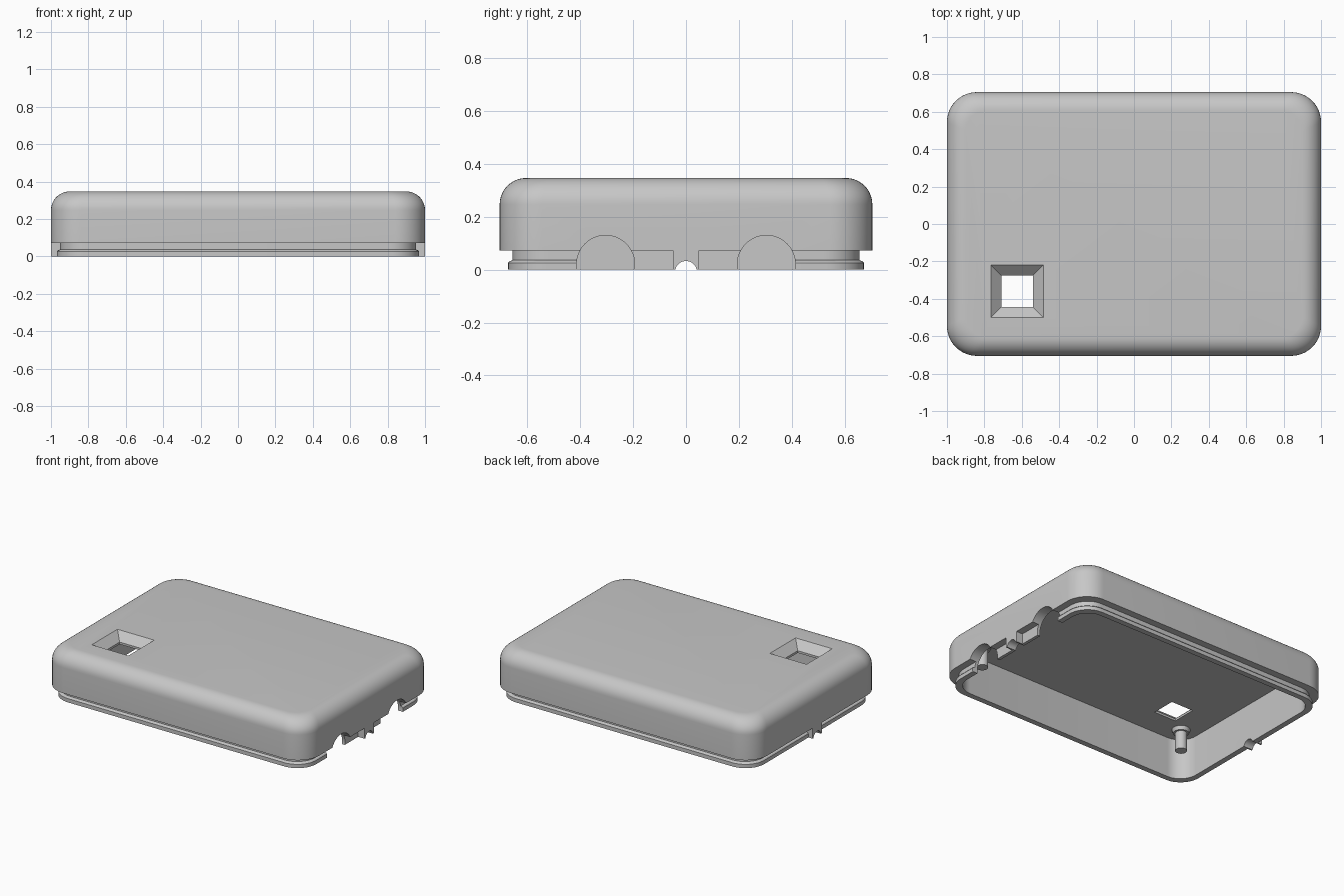
import bpy, bmesh, math
from mathutils import Matrix

if "Cube" in bpy.data.objects:
    bpy.data.objects.remove(bpy.data.objects["Cube"])

HALF_X, HALF_Y, CORNER, TOP = 1.0, 0.705, 0.16, 0.347
FILLET, SEAM, LIP, BEAD, INNER, CEILING = 0.1, 0.072, 0.049, 0.032, 0.07, 0.28

grey = bpy.data.materials.new("plain_grey")
grey.use_nodes = True
colour = (0.57, 0.57, 0.57, 1)
grey.diffuse_color = colour
grey.node_tree.nodes["Principled BSDF"].inputs["Base Color"].default_value = colour


def make_object(name, bm):
    bmesh.ops.recalc_face_normals(bm, faces=bm.faces)
    mesh = bpy.data.meshes.new(name)
    bm.to_mesh(mesh)
    bm.free()
    mesh.materials.append(grey)
    obj = bpy.data.objects.new(name, mesh)
    bpy.context.collection.objects.link(obj)
    return obj


def box(name, x, y, z):
    """Box from three (low, high) ranges."""
    bm = bmesh.new()
    bmesh.ops.create_cube(bm, size=1)
    for v in bm.verts:
        v.co = [(a + b) / 2 + c * (b - a) for c, (a, b) in zip(v.co, (x, y, z))]
    return make_object(name, bm)


def rod_x(name, radius, x, y, z, sides=48):
    """Cylinder lying along x."""
    bm = bmesh.new()
    place = Matrix.Translation(((x[0] + x[1]) / 2, y, z)) @ Matrix.Rotation(math.pi / 2, 4, 'Y')
    bmesh.ops.create_cone(bm, cap_ends=True, segments=sides, radius1=radius,
                          radius2=radius, depth=x[1] - x[0], matrix=place)
    return make_object(name, bm)


def combine(target, tool, operation):
    """Apply a boolean and discard the tool."""
    mod = target.modifiers.new(tool.name, 'BOOLEAN')
    mod.operation, mod.object, mod.solver = operation, tool, 'EXACT'
    bpy.context.view_layer.objects.active = target
    bpy.ops.object.modifier_apply(modifier=mod.name)
    bpy.data.objects.remove(tool)


def smooth(obj):
    bpy.ops.object.select_all(action='DESELECT')
    obj.select_set(True)
    bpy.context.view_layer.objects.active = obj
    bpy.ops.object.shade_smooth_by_angle(angle=math.radians(30))


def ring(bm, inset, z, steps=12):
    """Rounded rectangle at the given inset and height."""
    r = CORNER - inset * 0.5
    cx, cy = HALF_X - inset - r, HALF_Y - inset - r
    verts = []
    for k, (sx, sy) in enumerate(((1, 1), (-1, 1), (-1, -1), (1, -1))):
        for i in range(steps + 1):
            a = (k + i / steps) * math.pi / 2
            verts.append(bm.verts.new((sx * cx + r * math.cos(a), sy * cy + r * math.sin(a), z)))
    return verts


# Hollow shell: rounded top, recessed lip with snap bead, open underside
profile = []
for i in range(11):
    a = math.pi / 2 * (1 - i / 10)
    profile.append((FILLET * (1 - math.cos(a)), TOP - FILLET + FILLET * math.sin(a)))
profile += [(0, SEAM), (LIP, SEAM), (LIP, 0.036), (BEAD + 0.005, 0.032), (BEAD, 0.026),
            (BEAD, 0), (INNER, 0), (INNER, CEILING)]
bm = bmesh.new()
rings = [ring(bm, *p) for p in profile]
for a, b in zip(rings, rings[1:]):
    for i in range(len(a)):
        j = (i + 1) % len(a)
        bm.faces.new((a[i], a[j], b[j], b[i]))
bm.faces.new(rings[0])
bm.faces.new(rings[-1])
shell = make_object("case_shell", bm)

# Plain lip between the two round ports
combine(shell, box("bead_cut", (HALF_X - LIP, 1.1), (-0.3, 0.3), (-0.1, SEAM)), 'DIFFERENCE')

# Flush cable blocks in the middle of both short sides
for s in (-1, 1):
    span = sorted((s * HALF_X, s * (HALF_X - INNER + 0.01)))
    combine(shell, box("cable_block", span, (-0.05, 0.05), (0, SEAM + 0.01)), 'UNION')

# Cable notches and the two round ports
combine(shell, rod_x("cable_notch", 0.041, (-1.2, 1.2), 0, -0.008), 'DIFFERENCE')
for s in (-1, 1):
    combine(shell, rod_x("round_port", 0.11, (0.9, 1.2), s * 0.304, 0.02), 'DIFFERENCE')

# Square window: sloping sides above a straight opening
SLOPE_END, WX, WY = 0.295, -0.625, -0.36
bm = bmesh.new()
bmesh.ops.create_cone(bm, cap_ends=True, segments=4, radius1=0.084 * math.sqrt(2),
                      radius2=0.142 * math.sqrt(2), depth=TOP - SLOPE_END + 0.002,
                      matrix=Matrix.Translation((WX, WY, (TOP + SLOPE_END) / 2 + 0.001))
                      @ Matrix.Rotation(math.pi / 4, 4, 'Z'))
combine(shell, make_object("window_slope", bm), 'DIFFERENCE')
combine(shell, box("window_hole", (WX - 0.084, WX + 0.084), (WY - 0.084, WY + 0.084),
                   (CEILING - 0.02, SLOPE_END + 0.01)), 'DIFFERENCE')
smooth(shell)

# Four locating posts with flared feet under the ceiling
for sx, xname in ((-1, "right"), (1, "left")):
    for sy, yname in ((-1, "front"), (1, "back")):
        bm = bmesh.new()
        for tip, foot, low in ((0.05, 0.06, 0.255), (0.037, 0.037, 0.13)):
            high = CEILING + 0.005
            bmesh.ops.create_cone(bm, cap_ends=True, segments=32, radius1=tip, radius2=foot,
                                  depth=high - low, matrix=Matrix.Translation(
                                      (sx * 0.81, sy * 0.508, (low + high) / 2)))
        smooth(make_object(f"post_{yname}_{xname}", bm))
